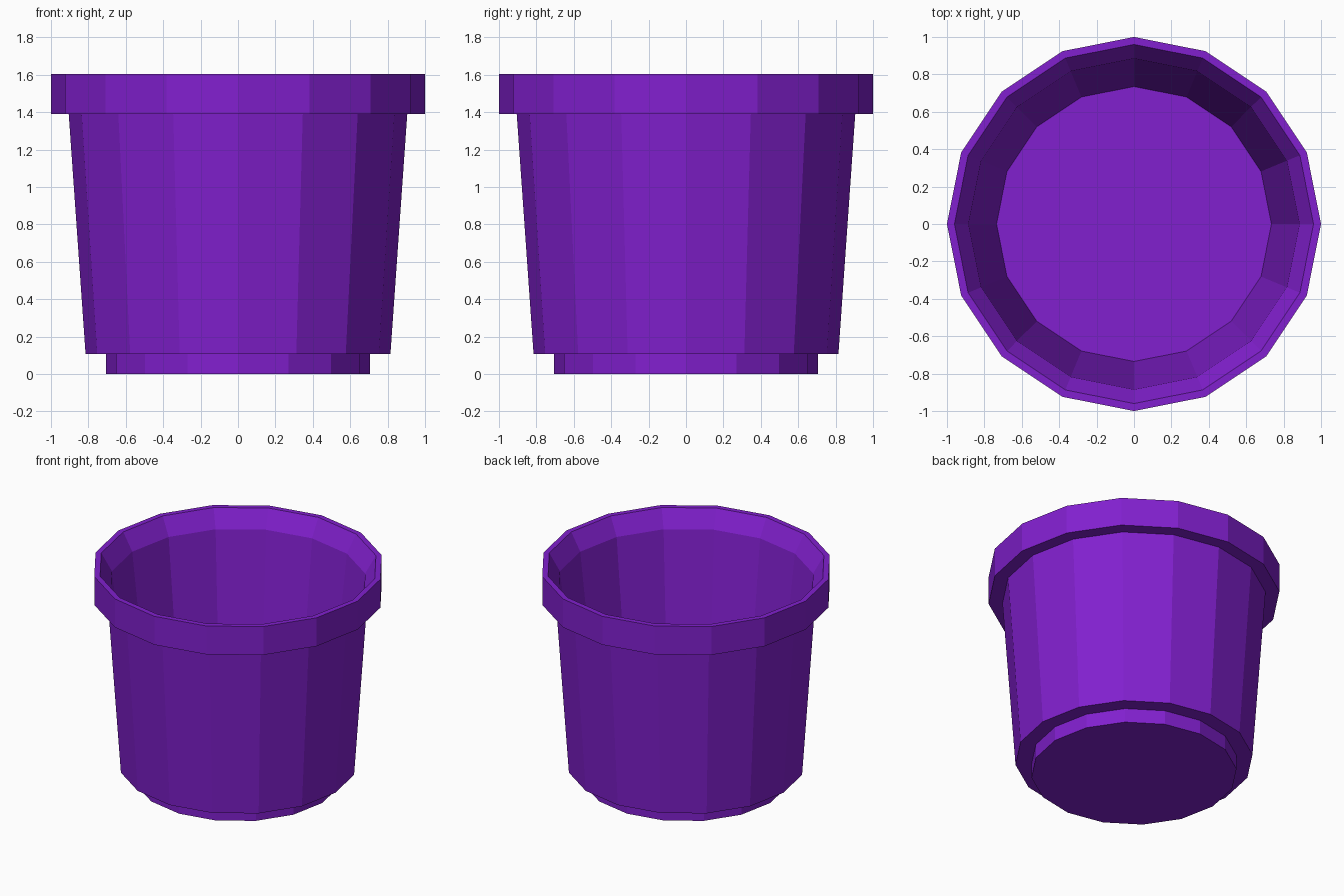
import bpy, bmesh
from math import cos, sin, tau

if "Cube" in bpy.data.objects:
    bpy.data.objects.remove(bpy.data.objects["Cube"])

SIDES = 16

# Pot profile (radius, height): foot, tapered wall, rim, inner lip, inner wall, floor
profile = [
    (0.705, 0.0), (0.705, 0.107), (0.815, 0.107),
    (0.905, 1.39), (1.0, 1.39), (1.0, 1.605),
    (0.96, 1.605), (0.885, 1.475), (0.735, 0.15),
]

# Revolve the profile into flat-sided rings
bm = bmesh.new()
rings = [[bm.verts.new((r * cos(tau * i / SIDES), r * sin(tau * i / SIDES), z))
          for i in range(SIDES)] for r, z in profile]
for a, b in zip(rings, rings[1:]):
    for i in range(SIDES):
        j = (i + 1) % SIDES
        bm.faces.new((a[i], a[j], b[j], b[i]))

# Close the underside and the inner floor
bm.faces.new(rings[0][::-1])
bm.faces.new(rings[-1])
bmesh.ops.recalc_face_normals(bm, faces=bm.faces)

mesh = bpy.data.meshes.new("flower_pot")
bm.to_mesh(mesh)
bm.free()
pot = bpy.data.objects.new("flower_pot", mesh)
bpy.context.collection.objects.link(pot)

# Purple plastic
mat = bpy.data.materials.new("purple")
mat.diffuse_color = (0.22, 0.014, 0.62, 1)
mat.use_nodes = True
mat.node_tree.nodes["Principled BSDF"].inputs["Base Color"].default_value = mat.diffuse_color
mesh.materials.append(mat)
